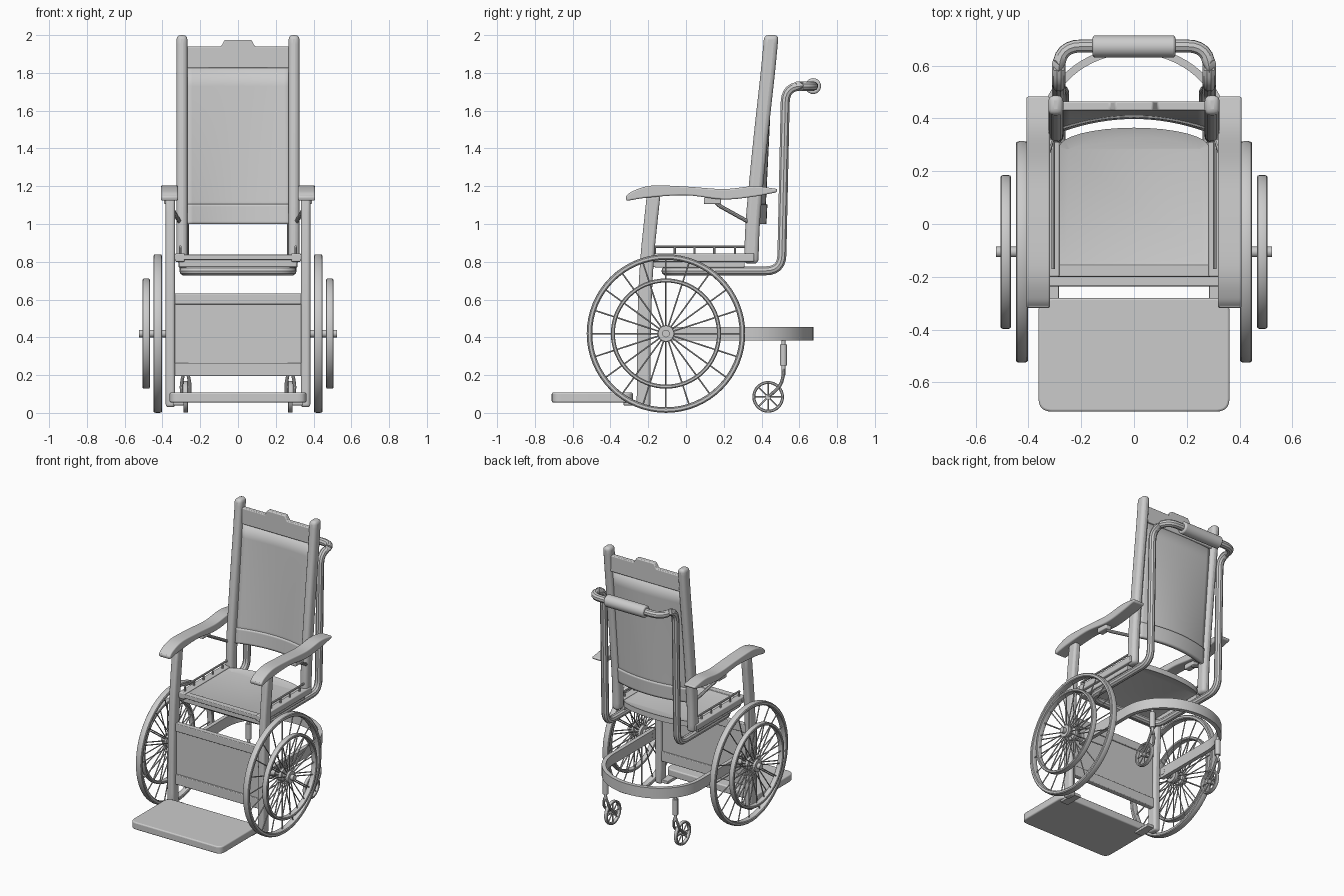
import bpy, bmesh, math
from mathutils import Vector, Matrix

if "Cube" in bpy.data.objects:
    bpy.data.objects.remove(bpy.data.objects["Cube"])

def finish(name, bm, mirror=False, bevel=0, solid=0):
    bmesh.ops.recalc_face_normals(bm, faces=bm.faces)
    me = bpy.data.meshes.new(name)
    bm.to_mesh(me)
    bm.free()
    ob = bpy.data.objects.new(name, me)
    bpy.context.collection.objects.link(ob)
    if solid:
        m = ob.modifiers.new("solid", 'SOLIDIFY')
        m.thickness, m.offset = solid, 0
    if bevel:
        m = ob.modifiers.new("bevel", 'BEVEL')
        m.width, m.segments, m.limit_method = bevel, 3, 'ANGLE'
        m.angle_limit = math.radians(40)
    if mirror:
        ob.modifiers.new("mirror", 'MIRROR').use_mirror_merge = False
    return ob

def prism(name, pts, axis, lo, hi, **kw):
    """Extrude a 2D outline along an axis: x takes (y,z), y takes (x,z), z takes (x,y)."""
    i = 'xyz'.index(axis)
    def at(p, d):
        c = list(p)
        c.insert(i, d)
        return c
    bm = bmesh.new()
    f = bm.faces.new([bm.verts.new(at(p, lo)) for p in pts])
    ext = bmesh.ops.extrude_face_region(bm, geom=[f])
    move = [0, 0, 0]
    move[i] = hi - lo
    bmesh.ops.translate(bm, vec=move, verts=[v for v in ext['geom'] if isinstance(v, bmesh.types.BMVert)])
    if f.is_valid is False or len(bm.faces) == len(pts) + 1:
        bmesh.ops.holes_fill(bm, edges=bm.edges, sides=0)
    return finish(name, bm, **kw)

def box(name, x, y, z, **kw):
    return prism(name, [(x[0], y[0]), (x[1], y[0]), (x[1], y[1]), (x[0], y[1])], 'z', z[0], z[1], **kw)

def spline(pts, n=6):
    P = [Vector(p) for p in pts]
    P = [2 * P[0] - P[1]] + P + [2 * P[-1] - P[-2]]
    out = []
    for a, b, c, d in zip(P, P[1:], P[2:], P[3:]):
        for k in range(n):
            t = k / n
            out.append(0.5 * (2 * b + (c - a) * t + (2 * a - 5 * b + 4 * c - d) * t * t + (3 * b - a - 3 * c + d) * t ** 3))
    return out + [P[-2]]

def fillet(pts, r, n=6):
    P = [Vector(p) for p in pts]
    out = [P[0]]
    for a, b, c in zip(P, P[1:], P[2:]):
        s, e = b + (a - b).normalized() * r, b + (c - b).normalized() * r
        out += [(s * (1 - t) ** 2 + b * 2 * t * (1 - t) + e * t * t) for t in (k / n for k in range(n + 1))]
    return out + [P[-1]]

def tube(name, pts, r, cyclic=False, mirror=False):
    cu = bpy.data.curves.new(name, 'CURVE')
    cu.dimensions, cu.bevel_depth, cu.bevel_resolution, cu.use_fill_caps = '3D', r, 3, True
    sp = cu.splines.new('POLY')
    sp.points.add(len(pts) - 1)
    for p, q in zip(sp.points, pts):
        p.co = (*q, 1)
    sp.use_cyclic_u = cyclic
    tmp = bpy.data.objects.new(name + "_path", cu)
    bm = bmesh.new()
    me = bpy.data.meshes.new_from_object(tmp)
    bm.from_mesh(me)
    bpy.data.objects.remove(tmp)
    return finish(name, bm, mirror)

def rod(bm, p, q, r, n=6):
    p, q = Vector(p), Vector(q)
    m = Matrix.Translation((p + q) / 2) @ (q - p).to_track_quat('Z', 'Y').to_matrix().to_4x4()
    bmesh.ops.create_cone(bm, cap_ends=True, segments=n, radius1=r, radius2=r, depth=(q - p).length, matrix=m)

def ring(name, x, y, z, R, half_w, half_t, n=64):
    """Rounded rim turned about a sideways axle; R is the outer radius."""
    bm = bmesh.new()
    prof = []
    for k in range(12):
        a = math.tau * (k + .5) / 12
        sq = lambda v: math.copysign(abs(v) ** .6, v)
        prof.append((x + half_w * sq(math.cos(a)), R - half_t + half_t * sq(math.sin(a))))
    g = [[bm.verts.new((px, y + r * math.cos(math.tau * i / n), z + r * math.sin(math.tau * i / n)))
          for px, r in prof] for i in range(n)]
    for i in range(n):
        for k in range(12):
            j, l = (i + 1) % n, (k + 1) % 12
            bm.faces.new((g[i][k], g[j][k], g[j][l], g[i][l]))
    return finish(name, bm, True)

def spokes(name, x0, x1, y, z, r0, r1, count, rad):
    bm = bmesh.new()
    for i in range(count):
        c, s = math.cos(math.tau * i / count), math.sin(math.tau * i / count)
        rod(bm, (x0, y + r0 * c, z + r0 * s), (x1, y + r1 * c, z + r1 * s), rad)
    finish(name, bm, True)

def rods(name, items, n=16):
    bm = bmesh.new()
    for p, q, r in items:
        rod(bm, p, q, r, n)
    finish(name, bm, True)

# Back posts and front legs
c = spline([(.345, .79), (.353, 1.0), (.37, 1.2), (.40, 1.5), (.433, 1.8), (.452, 2.0)], 4)
prism("back_post", [(y - .038, z) for y, z in c] + [(y + .038, z) for y, z in c[::-1]], 'x', .268, .325, mirror=True, bevel=.022)
c = spline([(-.225, .03), (-.222, .45), (-.207, .8), (-.172, 1.15)], 4)
prism("front_leg", [(y - .036, z) for y, z in c] + [(y + .036, z) for y, z in c[::-1]], 'x', .333, .383, mirror=True, bevel=.015)

# Armrests and their braces
top = spline([(-.32, 1.145), (-.28, 1.175), (-.18, 1.203), (0, 1.198), (.2, 1.185), (.36, 1.2), (.485, 1.185)])
low = spline([(-.315, 1.122), (-.2, 1.14), (0, 1.152), (.2, 1.13), (.36, 1.145), (.48, 1.168)])
prism("armrest", top + low[::-1], 'x', .318, .408, mirror=True, bevel=.012)
tube("arm_brace", fillet([(.365, .14, 1.14), (.36, .17, 1.10), (.30, .36, .995)], .025), .011, mirror=True)
box("arm_brace_plate", (.345, .392), (.095, .185), (1.105, 1.14), mirror=True, bevel=.006)

# Backrest: crested top rail, curved panel, curved lower rail
prism("back_top_rail", [(-.28, 1.825), (.28, 1.825), (.28, 1.94), (.09, 1.94), (.07, 1.975), (-.07, 1.975), (-.09, 1.94), (-.28, 1.94)],
      'y', .43, .465, bevel=.006)

def back_sheet(name, z0, z1, thick):
    bm = bmesh.new()
    nu, nv = 16, 8
    g = []
    for j in range(nv + 1):
        z = z0 + (z1 - z0) * j / nv
        t = (z - 1.0) / .83
        g.append([bm.verts.new((.278 * u, .362 + .078 * t + .05 * (1 - .75 * t) * (1 - u * u), z))
                  for u in (2 * i / nu - 1 for i in range(nu + 1))])
    for j in range(nv):
        for i in range(nu):
            bm.faces.new((g[j][i], g[j][i + 1], g[j + 1][i + 1], g[j + 1][i]))
    finish(name, bm, solid=thick)

back_sheet("back_panel", 1.02, 1.83, .012)
back_sheet("back_lower_rail", 1.0, 1.105, .028)

# Seat with arched back edge and recessed panel
edge = [(.285 * math.cos(a), .29 + .075 * math.sin(a)) for a in (math.pi * k / 16 for k in range(17))]
seat = prism("seat", [(-.285, -.165), (.285, -.165)] + edge, 'z', .80, .838)
bm = bmesh.new()
bm.from_mesh(seat.data)
for f in [f for f in bm.faces if abs(f.normal.z) > .9]:
    d = -.012 if f.normal.z > 0 else .012
    bmesh.ops.inset_region(bm, faces=[f], thickness=.038)
    bmesh.ops.translate(bm, vec=(0, 0, d), verts=f.verts)
bm.to_mesh(seat.data)
bm.free()
box("seat_side_rail", (.283, .333), (-.2, .36), (.80, .845), mirror=True, bevel=.006)
box("seat_lower_side_rail", (.27, .315), (-.165, .31), (.77, .80), mirror=True, bevel=.005)
box("seat_front_rail", (-.335, .335), (-.2, -.155), (.81, .838), bevel=.005)
box("seat_lower_front_rail", (-.31, .31), (-.185, -.14), (.772, .81), bevel=.005)
rods("seat_side_gallery", [((.306, -.17, .88), (.306, .31, .88), .007)] +
     [((.306, y, .84), (.306, y, .88), .006) for y in (-.165, -.06, .045, .15, .26)], 8)

# Front lower panel and footrest
box("front_panel", (-.335, .335), (-.222, -.208), (.2, .62))
box("front_panel_top_rail", (-.335, .335), (-.236, -.197), (.575, .632), bevel=.005)
box("front_panel_bottom_rail", (-.335, .335), (-.236, -.197), (.195, .265), bevel=.005)
foot = fillet([(0, -.281, 0), (.362, -.281, 0), (.362, -.711, 0), (0, -.711, 0)], .05)
foot = [(p.x, p.y) for p in foot]
prism("footrest", foot + [(-x, y) for x, y in foot[-2:0:-1]], 'z', .055, .108, bevel=.008)
box("footrest_bracket", (.285, .345), (-.33, -.2), (.04, .062), mirror=True, bevel=.004)

# Bent tube frame with push handle and grip
half = fillet([(0, -.105, .752), (.285, -.105, .752), (.285, .506, .752), (.285, .527, 1.73), (.285, .675, 1.73), (0, .675, 1.73)], .085)
tube("push_frame", half + [Vector((-p.x, p.y, p.z)) for p in half[-2:0:-1]], .025, cyclic=True)
bm = bmesh.new()
rod(bm, (-.157, .673, 1.73), (.157, .673, 1.73), .042, 24)
finish("push_grip", bm, bevel=.01)

# Bent wooden band under the seat
def band(o):
    arc = [((.345 + o) * math.cos(a), .35 + (.31 + o) * math.sin(a)) for a in (math.pi * k / 32 for k in range(33))]
    return [(.345 + o, -.13)] + arc + [(-.345 - o, -.13)]
prism("under_band", band(.014) + band(-.014)[::-1], 'z', .382, .456)

# Main wheels with hand rims
WY, WZ = -.106, .42
ring("wheel_rim", .425, WY, WZ, .42, .0235, .015)
ring("hand_rim", .486, WY, WZ, .292, .02, .011)
spokes("wheel_spokes", .425, .425, WY, WZ, .03, .395, 20, .004)
spokes("hand_rim_spokes", .482, .486, WY, WZ, .03, .275, 20, .004)
rods("axle_and_hub", [((.33, WY, WZ), (.524, WY, WZ), .02), ((.405, WY, WZ), (.445, WY, WZ), .045),
                      ((.468, WY, WZ), (.5, WY, WZ), .042), ((.345, WY, WZ), (.385, WY, WZ), .03)], 20)

# Rear casters
CX, CY, CZ = .277, .435, .085
ring("caster_rim", CX, CY, CZ, .084, .013, .008, 32)
spokes("caster_spokes", CX, CX, CY, CZ, .01, .072, 8, .004)
rods("caster_stem", [((CX, .516, .25), (CX, .516, .362), .019), ((CX, .516, .2), (CX, .516, .4), .01),
                     ((CX - .027, CY, CZ), (CX + .027, CY, CZ), .016)])
for s, side in ((-1, "inner"), (1, "outer")):
    tube("caster_fork_" + side, spline([(CX, .516, .235), (CX + .014 * s, .514, .195), (CX + .022 * s, .5, .15),
                                        (CX + .022 * s, .47, .115), (CX + .022 * s, CY, CZ)]), .009, mirror=True)

# Smooth rounded surfaces, keep hard edges
for ob in bpy.context.scene.objects:
    ob.select_set(True)
    bpy.context.view_layer.objects.active = ob
bpy.ops.object.shade_smooth_by_angle(angle=math.radians(35))
